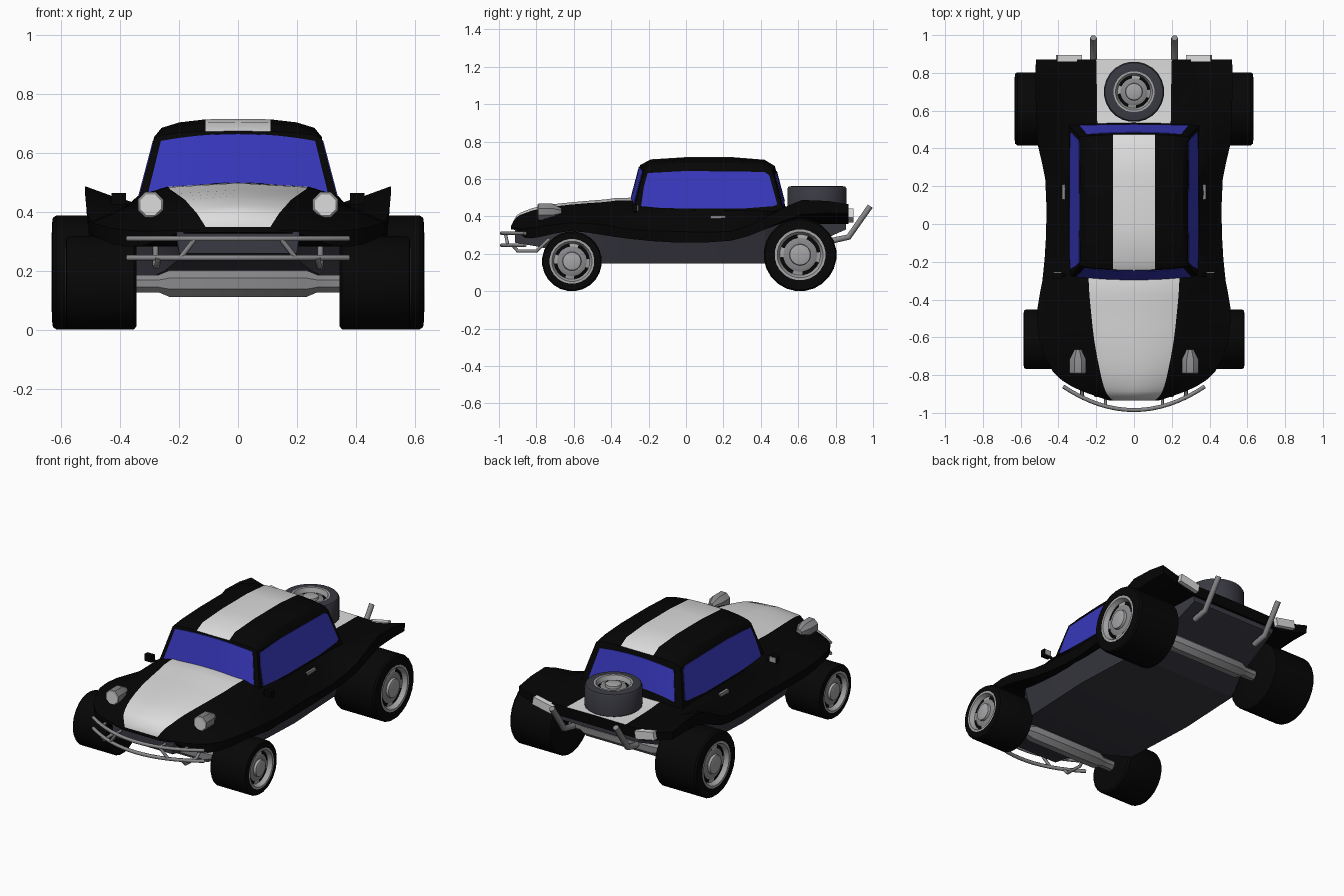
import bpy, bmesh, math
from mathutils import Matrix

if "Cube" in bpy.data.objects:
    bpy.data.objects.remove(bpy.data.objects["Cube"])

def material(name, r, g, b):
    m = bpy.data.materials.new(name)
    m.diffuse_color = (r, g, b, 1)
    m.use_nodes = True
    m.node_tree.nodes["Principled BSDF"].inputs["Base Color"].default_value = m.diffuse_color
    return m

BLACK = material("body black", .0015, .0015, .0015)
TYRE = material("tyre black", .002, .002, .002)
WHITE = material("stripe white", .72, .72, .72)
DARK = material("underbody grey", .042, .042, .056)
METAL = material("tube grey", .25, .25, .26)
RIM = material("rim grey", .38, .38, .39)
GLASS = material("window blue", .038, .038, .5)

def finish(name, bm, mats, angle=35):
    bmesh.ops.recalc_face_normals(bm, faces=bm.faces[:])
    me = bpy.data.meshes.new(name)
    bm.to_mesh(me)
    bm.free()
    for m in mats:
        me.materials.append(m)
    me.shade_smooth()
    me.set_sharp_from_angle(angle=math.radians(angle))
    ob = bpy.data.objects.new(name, me)
    bpy.context.collection.objects.link(ob)
    return ob

def loft(name, rings, mats, rule=None, angle=35):
    """Skin closed rings of equal size and cap both ends."""
    bm = bmesh.new()
    vs = [[bm.verts.new(p) for p in r] for r in rings]
    n = len(rings[0])
    for i in range(len(vs) - 1):
        for j in range(n):
            k = (j + 1) % n
            f = bm.faces.new((vs[i][j], vs[i][k], vs[i + 1][k], vs[i + 1][j]))
            f.material_index = rule(i, j, rings[i][0]) if rule else 0
    bm.faces.new(vs[0])
    bm.faces.new(vs[-1])
    return finish(name, bm, mats, angle)

def mirrored(half):
    return half + [(-x, y, z) for x, y, z in reversed(half[1:-1])]

def revolve(name, profile, mats, place, segs=24, rule=None, angle=35):
    """Turn (radius, height) points about z, then place with a matrix."""
    bm = bmesh.new()
    rows = []
    for r, h in profile:
        if r == 0:
            rows.append([bm.verts.new((0, 0, h))] * segs)
        else:
            rows.append([bm.verts.new((r * math.cos(2 * math.pi * (s + .5) / segs),
                                       r * math.sin(2 * math.pi * (s + .5) / segs), h)) for s in range(segs)])
    for i in range(len(rows) - 1):
        for s in range(segs):
            t = (s + 1) % segs
            quad = list(dict.fromkeys((rows[i][s], rows[i][t], rows[i + 1][t], rows[i + 1][s])))
            f = bm.faces.new(quad)
            f.material_index = rule(i, s) if rule else 0
    bm.transform(place)
    return finish(name, bm, mats, angle)

def tube(name, pts, r, mat):
    cu = bpy.data.curves.new(name, 'CURVE')
    cu.dimensions = '3D'
    cu.bevel_depth, cu.bevel_resolution, cu.use_fill_caps = r, 1, True
    sp = cu.splines.new('POLY')
    sp.points.add(len(pts) - 1)
    for p, c in zip(sp.points, pts):
        p.co = (*c, 1)
    cu.materials.append(mat)
    ob = bpy.data.objects.new(name, cu)
    bpy.context.collection.objects.link(ob)
    bpy.ops.object.select_all(action='DESELECT')
    ob.select_set(True)
    bpy.context.view_layer.objects.active = ob
    bpy.ops.object.convert(target='MESH')

def box(name, centre, size, mat, rot=0):
    bm = bmesh.new()
    bmesh.ops.create_cube(bm, size=1, matrix=Matrix.Translation(centre) @ Matrix.Rotation(rot, 4, 'Y')
                          @ Matrix.Diagonal((*size, 1)))
    finish(name, bm, [mat])

# Body shell: y, centre z, stripe x, crease x, crease z, fender z, outer x, outer z, lower z
shell = [(-.935, .35, .11, .12, .348, .345, .13, .34, .33),
         (-.905, .405, .14, .16, .375, .35, .22, .338, .325),
         (-.86, .43, .16, .20, .39, .355, .33, .335, .285),
         (-.78, .455, .18, .24, .41, .375, .43, .345, .29),
         (-.62, .475, .21, .285, .435, .41, .50, .365, .322),
         (-.44, .49, .23, .315, .445, .41, .51, .355, .30),
         (-.30, .50, .24, .34, .455, .39, .485, .33, .28),
         (-.05, .46, .24, .345, .435, .37, .465, .32, .26),
         (.24, .46, .20, .345, .43, .37, .47, .32, .27),
         (.42, .45, .195, .345, .43, .405, .51, .39, .33),
         (.62, .425, .195, .34, .42, .45, .52, .488, .41),
         (.87, .425, .20, .33, .42, .435, .52, .465, .415)]

def smooth_rows(rows, sub):
    out = []
    for i in range(len(rows) - 1):
        a, b, c, d = rows[max(i - 1, 0)], rows[i], rows[i + 1], rows[min(i + 2, len(rows) - 1)]
        for s in range(sub):
            t = s / sub
            out.append([q + .5 * t * (r - p + t * (2 * p - 5 * q + 4 * r - w + t * (3 * (q - r) + w - p)))
                        for p, q, r, w in zip(a, b, c, d)])
    return out + [list(rows[-1])]

rings = []
for y, zc, xs, xb, zb, zf, xo, zo, zl in smooth_rows(shell, 2):
    under = min(zl, zb - .06) if y > .3 else zl
    rings.append(mirrored([(0, y, zc), (xs, y, zc - .3 * (zc - zb)), (xb, y, zb), (xb + .42 * (xo - xb), y, zf),
                           (xo, y, zo), (xo - .005, y, zl), (xb, y, under), (0, y, under)]))
last = len(rings[0]) - 1
loft("body_shell", rings, [BLACK, WHITE],
     lambda i, j, p: int(j in (0, last) and (p[1] < -.2 or p[1] > .5)))

# Tub under the shell: y, top half width, bottom half width, top z, bottom z
tub = [(-.915, .21, .20, .332, .26), (-.80, .22, .20, .35, .24), (-.62, .28, .25, .35, .20),
       (-.45, .41, .36, .31, .148), (0, .445, .38, .30, .148), (.42, .43, .36, .34, .148),
       (.56, .31, .30, .40, .20), (.855, .30, .28, .40, .33)]
loft("tub", [[(a, y, t), (b, y, u), (-b, y, u), (-a, y, t)] for y, a, b, t, u in tub], [DARK], angle=20)

# Cabin: one grid from windscreen base over the roof to the rear base
half = [(0, 1), (.11, .97), (.20, .8), (.26, .5), (.285, 0)]
cols = [(-x, h) for x, h in half[:0:-1]] + half
roof = [(-.312, .42, .42, .027, 1.21), (-.245, .648, .675, .022, 1), (-.19, .652, .705, .015, 1),
        (0, .655, .717, 0, 1), (.25, .655, .717, 0, 1), (.42, .65, .703, -.01, 1),
        (.475, .64, .67, -.013, 1), (.54, .42, .42, -.018, 1.21)]
bm = bmesh.new()
grid = [[bm.verts.new((x * w, y + bow * (x / .285) ** 2, e + (c - e) * h)) for x, h in cols]
        for y, e, c, bow, w in roof]
for i in range(7):
    for j in range(8):
        f = bm.faces.new((grid[i][j], grid[i][j + 1], grid[i + 1][j + 1], grid[i + 1][j]))
        f.material_index = int(1 <= i <= 5 and j in (3, 4))
for j in (0, 8):
    bm.faces.new([row[j] for row in grid])
bm.faces.new(grid[0][::-1] + grid[-1])
finish("cabin", bm, [BLACK, WHITE], 30)

# Front and rear glass: thin curved plates just proud of the cabin
def curved_glass(name, base, top, ztop, zlow, zhigh, wlow, whigh, out, bow):
    ring = []
    for k in range(-6, 7):
        u = k / 6
        pts = []
        for z, w in ((zlow + .032 * (1 - u * u), wlow), (zhigh + .024 * (1 - u * u), whigh)):
            f = (z - .42) / (ztop - .42 + .027 * (1 - u * u))
            t = u * w / (.345 - .06 * f)
            y = base + (top - base) * f - out * (bow - .005 * f) * t * t
            pts.append((u * w, y, z))
        (x0, y0, z0), (x1, y1, z1) = pts
        ring.append([(x0, y0 + out * .005, z0), (x1, y1 + out * .005, z1),
                     (x1, y1 - out * .003, z1), (x0, y0 - out * .003, z0)])
    loft(name, ring, [GLASS])

curved_glass("windscreen", -.312, -.245, .648, .467, .642, .305, .262, -1, .027)
curved_glass("rear_window", .54, .475, .64, .452, .62, .29, .25, 1, .018)

side_outline = [(-.24, .455), (-.225, .56), (-.205, .632), (0, .643), (.42, .638), (.445, .62),
                (.488, .465), (.47, .455), (.3, .442), (0, .442), (-.15, .446)]

# Wheels: tyre with a dished, slotted rim; local +z points outwards from the outer face
def wheel(name, place, R, width, tyre, rimscale=.7):
    revolve(name + "_tyre", [(0, -width), (.93 * R, -width), (R, -width + .008), (R, -.014), (.96 * R, -.003),
                             (.85 * R, 0), (rimscale * R, 0), (rimscale * R, -.04), (0, -.04)], [tyre], place)
    k = rimscale * R
    revolve(name + "_rim", [(k, -.035), (k, .001), (.9 * k, .001), (.8 * k, -.025), (.66 * k, -.022), (.6 * k, -.018),
                            (.42 * k, -.018), (.4 * k, -.004), (.3 * k, 0), (0, 0)], [RIM, TYRE, METAL], place,
            rule=lambda i, s: 1 if i == 3 and s % 6 < 4 else 2 if i in (4, 5) else 0)

for s, side in ((1, "right"), (-1, "left")):
    turn = Matrix.Rotation(s * math.pi / 2, 4, 'Y')
    wheel("front_wheel_" + side, Matrix.Translation((s * .585, -.61, .16)) @ turn, .16, .24, TYRE, .75)
    wheel("rear_wheel_" + side, Matrix.Translation((s * .632, .61, .195)) @ turn, .195, .287, TYRE, .70)

    # Side window, door handle, mirror
    loft("side_window_" + side, [[(s * (.345 - (z - .42) * .263 + d), y, z) for y, z in side_outline]
                                 for d in (.003, -.004)], [GLASS])
    box("door_handle_" + side, (s * .37, .17, .396), (.02, .08, .02), METAL)
    tube("mirror_stalk_" + side, [(s * .34, -.27, .42), (s * .40, -.27, .44)], .008, BLACK)
    box("mirror_" + side, (s * .405, -.275, .445), (.05, .03, .04), BLACK)
    box("mirror_glass_" + side, (s * .405, -.258, .445), (.04, .006, .03), RIM)

    # Lamps
    revolve("headlight_" + side, [(0, 0), (.038, 0), (.047, -.006), (.047, -.08), (.02, -.13), (0, -.13)],
            [METAL, WHITE], Matrix.Translation((s * .297, -.795, .425)) @ Matrix.Rotation(math.pi / 2, 4, 'X'),
            8, lambda i, k: int(i == 0))
    box("tail_light_" + side, (s * .345, .878, .405), (.13, .035, .048), WHITE, -s * .2)

    # Rear bumper horn and front bumper brackets
    tube("rear_horn_" + side, [(s * .215, .78, .27), (s * .215, .87, .29), (s * .215, .985, .455)], .018, METAL)
    tube("bumper_bracket_" + side, [(s * .27, -.925, .245), (s * .275, -.90, .215), (s * .28, -.80, .215),
                                    (s * .28, -.73, .28)], .010, METAL)
    tube("bumper_diagonal_" + side, [(s * .145, -.966, .31), (s * .195, -.952, .245)], .009, METAL)
    for x in (.15, .275):
        tube("bumper_stay_" + side, [(s * x, -.985 + .89 * x * x, .31), (s * x, -.84, .31)], .008, METAL)

wheel("spare_wheel", Matrix.Translation((0, .70, .562)), .16, .14, DARK, .68)

# Curved front bumper rails
for z, label in ((.31, "upper"), (.245, "lower")):
    tube("bumper_rail_" + label, [(x / 8 * .375, -.985 + .125 * (x / 8) ** 2, z) for x in range(-8, 9)], .0105, METAL)

# Axle beams, thicker in the middle
for label, y, z in (("front", -.61, .157), ("rear", .61, .195)):
    revolve(label + "_axle", [(0, -.36), (.032, -.36), (.032, -.27), (.05, -.23), (.05, .23), (.032, .27),
                              (.032, .36), (0, .36)], [METAL],
            Matrix.Translation((0, y, z)) @ Matrix.Rotation(math.pi / 2, 4, 'Y'), 8)
